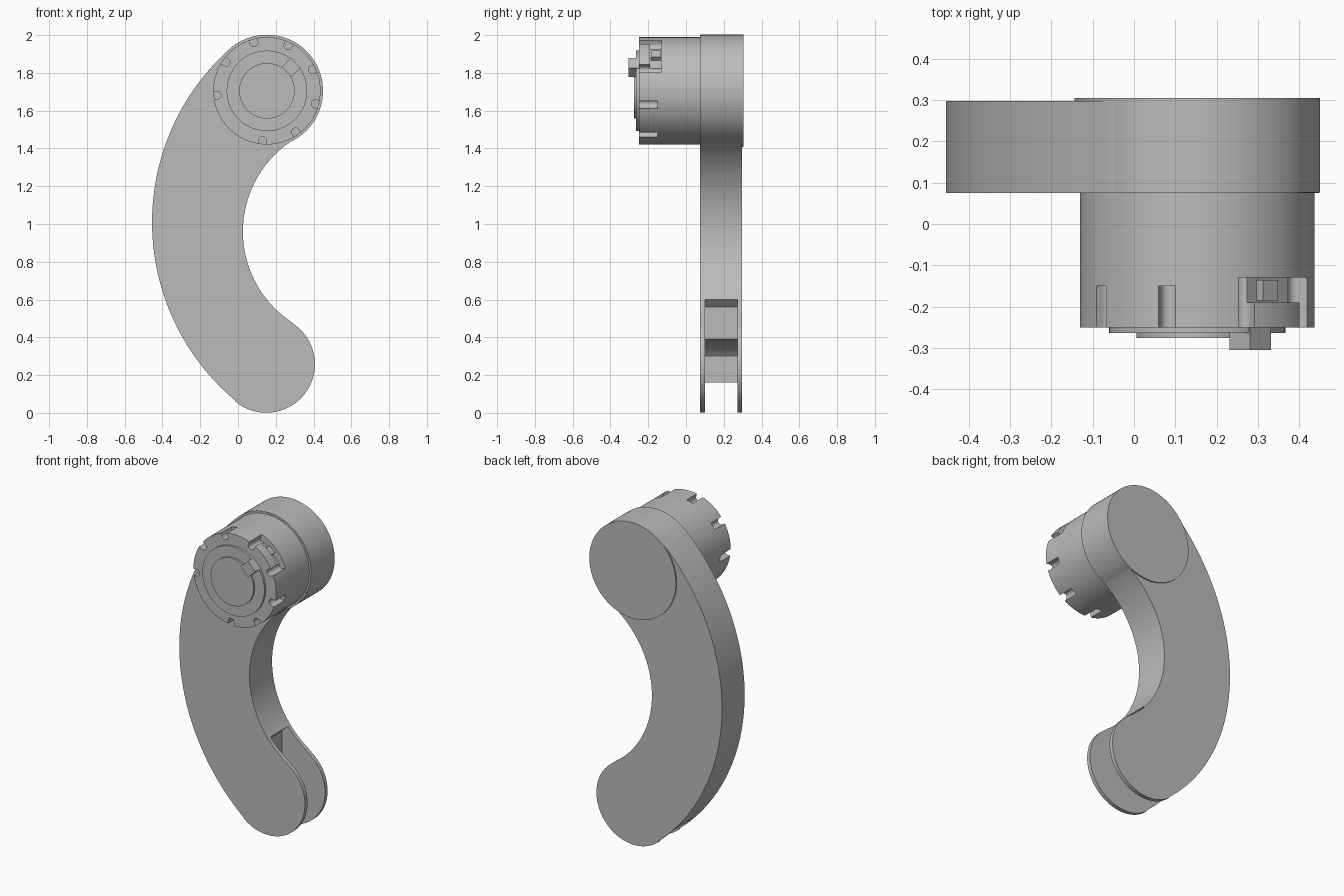
import bpy, bmesh, math

if "Cube" in bpy.data.objects:
    bpy.data.objects.remove(bpy.data.objects["Cube"], do_unlink=True)

grey = bpy.data.materials.new("plain grey")
grey.use_nodes = True
grey.diffuse_color = (0.5, 0.5, 0.5, 1)
grey.node_tree.nodes["Principled BSDF"].inputs["Base Color"].default_value = (0.5, 0.5, 0.5, 1)

HUB = (0.153, 1.705)      # upper pivot, x and z
FOOT = (0.15, 0.258)      # lower pivot


def arc(centre, radius, start, end, steps):
    """Points on an arc in the xz plane, angles in degrees."""
    angles = [math.radians(start + (end - start) * i / steps) for i in range(steps + 1)]
    return [(centre[0] + radius * math.cos(a), centre[1] + radius * math.sin(a)) for a in angles]


def circle(centre, radius, steps=96):
    return arc(centre, radius, 0, 360, steps)[:-1]


def polar(radius, angle):
    return arc(HUB, radius, angle, angle, 1)[0]


def slab(name, outline, y0, y1):
    """Extrude an xz outline from y0 to y1."""
    bm = bmesh.new()
    face = bm.faces.new([bm.verts.new((x, y0, z)) for x, z in outline])
    extruded = bmesh.ops.extrude_face_region(bm, geom=[face])["geom"]
    bmesh.ops.translate(bm, vec=(0, y1 - y0, 0),
                        verts=[v for v in extruded if isinstance(v, bmesh.types.BMVert)])
    bmesh.ops.recalc_face_normals(bm, faces=bm.faces[:])
    mesh = bpy.data.meshes.new(name)
    bm.to_mesh(mesh)
    bm.free()
    mesh.materials.append(grey)
    obj = bpy.data.objects.new(name, mesh)
    bpy.context.collection.objects.link(obj)
    return obj


def radial_block(r0, r1, half_width, angle):
    """Rectangle lying along a radius of the hub."""
    a = math.radians(angle)
    return [(HUB[0] + r * math.cos(a) - t * math.sin(a), HUB[1] + r * math.sin(a) + t * math.cos(a))
            for r, t in ((r0, -half_width), (r1, -half_width), (r1, half_width), (r0, half_width))]


def activate(obj):
    bpy.ops.object.select_all(action="DESELECT")
    obj.select_set(True)
    bpy.context.view_layer.objects.active = obj


def cut(obj, cutter):
    cutter.hide_render = True
    mod = obj.modifiers.new("cut", "BOOLEAN")
    mod.operation, mod.solver, mod.object = "DIFFERENCE", "EXACT", cutter
    activate(obj)
    bpy.ops.object.modifier_apply(modifier=mod.name)
    bpy.data.objects.remove(cutter, do_unlink=True)


# Curved arm: outer sweep, lower end, inner sweep, upper end
outline = (arc((0.776, 1.009), 1.231, 132, 230, 64)
           + arc(FOOT, 0.257, 231, 415, 48)
           + arc((0.6, 0.96), 0.574, 236, 122, 56)
           + arc(HUB, 0.295, -58, 131, 48))
arm = slab("curved_arm", outline, 0.075, 0.297)

# Fork slot in the lower end, with a stepped floor
slot = [(0.5, 0.6), (0.15, 0.6), (0.11, 0.56), (0.11, 0.39), (0.0, 0.37), (-0.07, 0.34),
        (-0.1, 0.3), (-0.1, 0.16), (-0.3, 0.16), (-0.3, -0.1), (0.5, -0.1)]
cut(arm, slab("slot_cutter", slot, 0.1, 0.272))

# Round cap behind the upper end
cap = slab("back_cap", circle(HUB, 0.297), 0.076, 0.305)

# Drum with rounded grooves round its front rim
drum = slab("drum", circle(HUB, 0.284), -0.25, 0.09)
for i in range(8):
    angle = -95 + 40 * i
    depth = -0.13 if i in (3, 4) else -0.15
    groove = [polar(0.32, angle - 4), polar(0.32, angle + 4)]
    groove += arc(polar(0.265, angle), 0.021, angle + 90, angle + 270, 12)
    cut(drum, slab("groove_cutter", groove, -0.3, depth))

# Window between the two long grooves, with a small pin inside
cut(drum, slab("window_cutter", radial_block(0.24, 0.33, 0.085, 44), -0.19, -0.13))
pin = slab("window_pin", radial_block(0.23, 0.265, 0.025, 48), -0.185, -0.135)

# Stepped front face and locating lug
step_ring = slab("front_step", circle(HUB, 0.213), -0.264, -0.24)
face_disc = slab("face_disc", circle(HUB, 0.147), -0.276, -0.25)
lug = slab("locating_lug", radial_block(0.145, 0.213, 0.037, 44), -0.305, -0.25)

for part in (arm, cap, drum, pin, step_ring, face_disc, lug):
    activate(part)
    bpy.ops.object.shade_smooth_by_angle(angle=math.radians(30))
